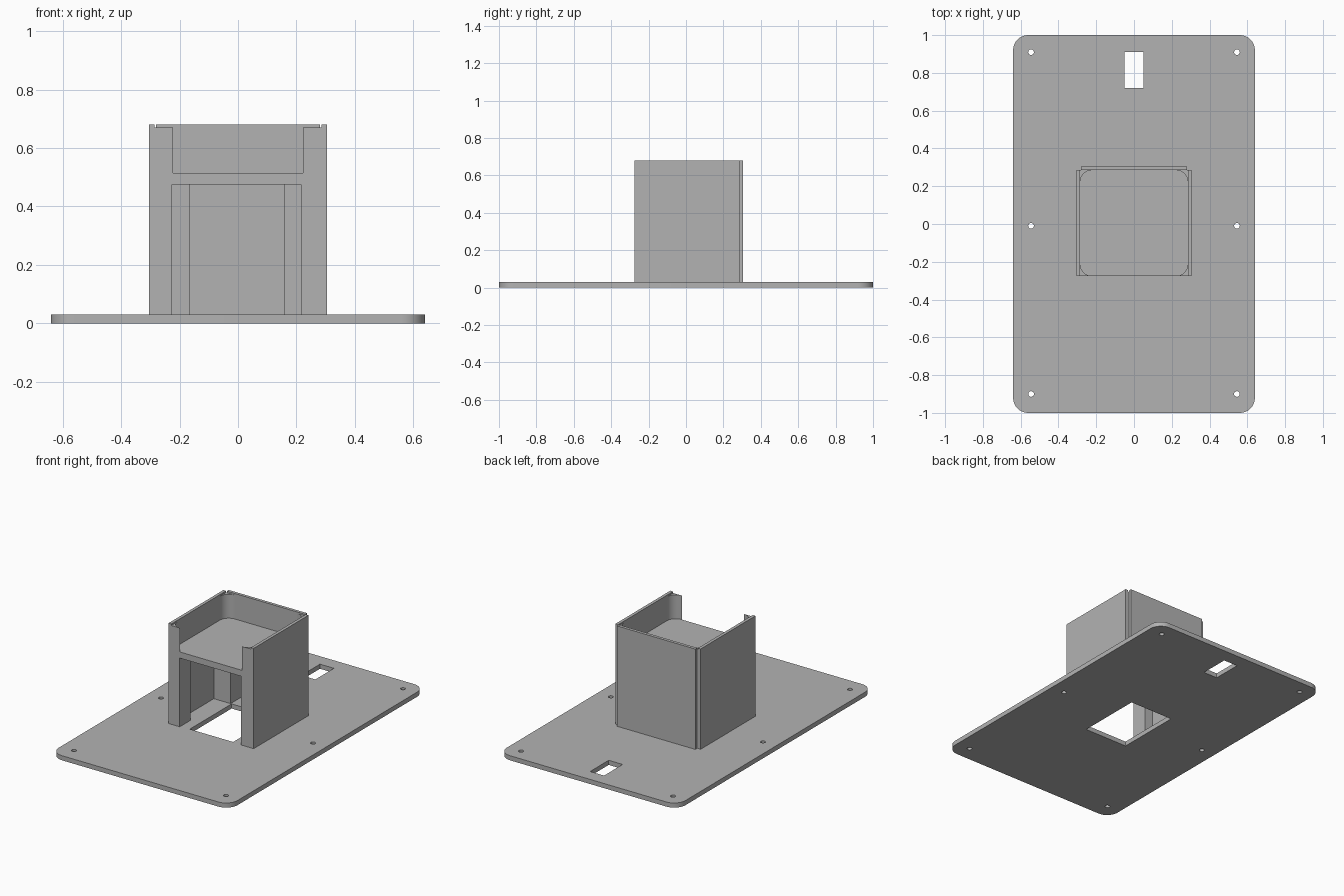
import bpy, bmesh
from math import sin, cos, pi, radians

cube = bpy.data.objects.get("Cube")
if cube:
    bpy.data.objects.remove(cube, do_unlink=True)

grey = bpy.data.materials.new("plain grey")
grey.use_nodes = True
grey.diffuse_color = (0.45, 0.45, 0.45, 1)
grey.node_tree.nodes["Principled BSDF"].inputs["Base Color"].default_value = grey.diffuse_color


def rect(x0, x1, y0, y1):
    return [(x0, y0), (x1, y0), (x1, y1), (x0, y1)]


def arc(cx, cy, r, start, end, n):
    angles = [radians(start + (end - start) * i / n) for i in range(n + 1)]
    return [(cx + r * cos(a), cy + r * sin(a)) for a in angles]


def prism(name, loops, z0, z1):
    """Extrude an outline, with any holes, between two heights."""
    curve = bpy.data.curves.new(name, 'CURVE')
    curve.dimensions = '2D'
    curve.fill_mode = 'BOTH'
    curve.extrude = (z1 - z0) / 2
    for loop in loops:
        spline = curve.splines.new('POLY')
        spline.points.add(len(loop) - 1)
        for point, (x, y) in zip(spline.points, loop):
            point.co = (x, y, 0, 1)
        spline.use_cyclic_u = True
    temp = bpy.data.objects.new(name + " outline", curve)
    bpy.context.collection.objects.link(temp)
    graph = bpy.context.evaluated_depsgraph_get()
    mesh = bpy.data.meshes.new_from_object(temp.evaluated_get(graph))
    bpy.data.objects.remove(temp, do_unlink=True)

    bm = bmesh.new()
    bm.from_mesh(mesh)
    bmesh.ops.remove_doubles(bm, verts=bm.verts, dist=1e-5)
    bmesh.ops.translate(bm, verts=bm.verts, vec=(0, 0, (z0 + z1) / 2))
    bmesh.ops.recalc_face_normals(bm, faces=bm.faces)
    bm.to_mesh(mesh)
    bm.free()
    mesh.materials.clear()
    mesh.materials.append(grey)
    obj = bpy.data.objects.new(name, mesh)
    bpy.context.collection.objects.link(obj)
    bpy.ops.object.select_all(action='DESELECT')
    obj.select_set(True)
    bpy.context.view_layer.objects.active = obj
    bpy.ops.object.shade_smooth_by_angle(angle=radians(30))
    return obj


# Main heights and the inner footprint of the housing
BASE, SHELF, TRAY, RIM, TOP = 0.03, 0.475, 0.515, 0.67, 0.68
IN, OUT, FRONT, BACK = 0.285, 0.305, -0.275, 0.285

# Base plate with rounded corners, screw holes, cable slot and centre opening
W, L, R = 0.64, 1.0, 0.08
outline = []
for i, (sx, sy) in enumerate([(1, 1), (-1, 1), (-1, -1), (1, -1)]):
    outline += arc(sx * (W - R), sy * (L - R), R, 90 * i, 90 * i + 90, 10)
holes = [arc(x, y, 0.015, 0, 345, 23) for x in (-0.545, 0.545) for y in (-0.9, -0.01, 0.91)]
slot = rect(-0.05, 0.05, 0.72, 0.91)
opening = rect(-0.158, 0.153, -0.268, 0.16)
prism("base_plate", [outline, slot, opening] + holes, 0, BASE)

# Back wall and tray floor
prism("back_wall", [rect(-0.28, 0.28, BACK, OUT)], BASE, TOP)
prism("tray_floor", [rect(-IN, IN, FRONT, BACK)], SHELF, TRAY)

for side, s in (("left", 1), ("right", -1)):
    # Side wall, front post and back corner block
    prism(side + "_wall", [rect(s * IN, s * OUT, FRONT, BACK)], BASE, TOP)
    prism(side + "_front_post", [rect(s * 0.22 - 0.005, s * IN, FRONT, -0.165)], BASE, SHELF)
    prism(side + "_back_block", [rect(s * 0.162 - 0.003, s * IN, 0.16, BACK)], BASE, SHELF)
    # Rounded inner corners of the tray
    for end, t, y in (("front", -1, FRONT), ("back", 1, BACK)):
        r = 0.063
        curve = [(s * px, y - t * r + t * py) for px, py in arc(IN - r, 0, r, 0, 90, 10)]
        prism(f"{side}_{end}_tray_corner", [[(s * IN, y)] + curve], TRAY, RIM)
